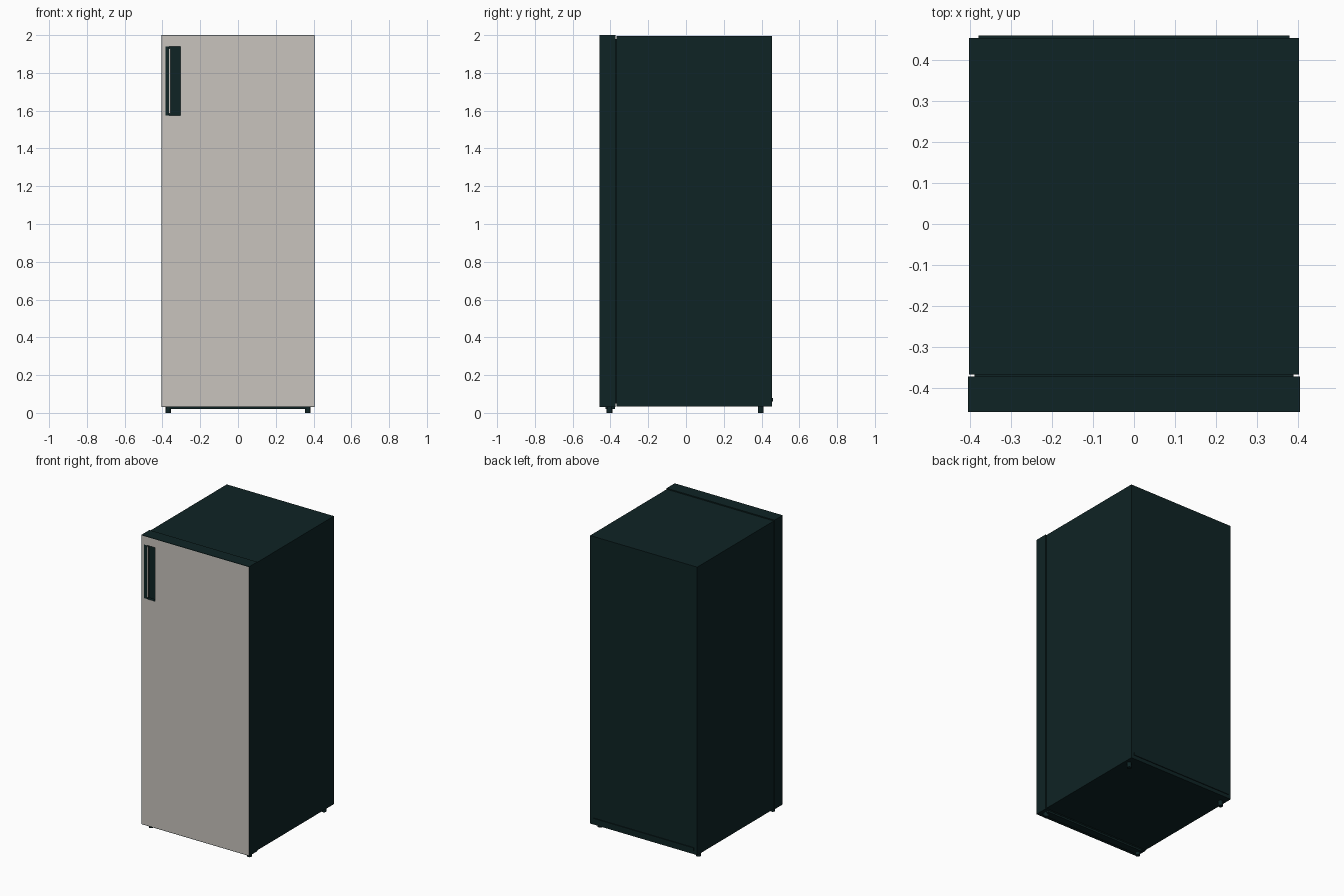
import bpy
import bmesh
from mathutils import Vector

if "Cube" in bpy.data.objects:
    bpy.data.objects.remove(bpy.data.objects["Cube"], do_unlink=True)


def material(name, rgb, rough):
    m = bpy.data.materials.new(name)
    m.use_nodes = True
    color = (*rgb, 1)
    m.diffuse_color = color
    bsdf = m.node_tree.nodes["Principled BSDF"]
    bsdf.inputs["Base Color"].default_value = color
    bsdf.inputs["Roughness"].default_value = rough
    return m


DARK = material("dark_teal_black", (0.0045, 0.017, 0.018), 0.5)
STEEL = material("warm_light_grey", (0.58, 0.55, 0.51), 0.5)


def finish(name, bm, *mats):
    mesh = bpy.data.meshes.new(name)
    bm.to_mesh(mesh)
    bm.free()
    obj = bpy.data.objects.new(name, mesh)
    bpy.context.collection.objects.link(obj)
    for m in mats:
        mesh.materials.append(m)
    return obj


def box_mesh(lo, hi):
    lo, hi = Vector(lo), Vector(hi)
    bm = bmesh.new()
    bmesh.ops.create_cube(bm, size=1)
    bmesh.ops.scale(bm, vec=hi - lo, verts=bm.verts)
    bmesh.ops.translate(bm, vec=(lo + hi) / 2, verts=bm.verts)
    return bm


def box(name, lo, hi, mat=DARK):
    return finish(name, box_mesh(lo, hi), mat)


# Cabinet, door seal, rear lip and lower front rail
box("cabinet", (-0.403, -0.368, 0.035), (0.403, 0.455, 1.995))
box("door_seal", (-0.39, -0.375, 0.05), (0.39, -0.366, 1.98))
box("rear_lip", (-0.38, 0.45, 0.06), (0.38, 0.46, 0.08))
box("front_rail", (-0.38, -0.425, 0.02), (0.38, -0.375, 0.036))

# Door: slice the slab along the panel border and the handle pocket
FRONT = -0.459
HALF, BOTTOM, TOP, RIM = 0.406, 0.032, 2.0, 0.003
PX0, PX1, PZ0, PZ1 = -0.385, -0.305, 1.575, 1.94
bm = box_mesh((-HALF, FRONT, BOTTOM), (HALF, -0.372, TOP))
cuts = [((x, 0, 0), (1, 0, 0)) for x in (-HALF + RIM, PX0, PX1, HALF - RIM)]
cuts += [((0, 0, z), (0, 0, 1)) for z in (BOTTOM + RIM, PZ0, PZ1, TOP - RIM)]
for co, no in cuts:
    bmesh.ops.bisect_plane(bm, geom=bm.verts[:] + bm.edges[:] + bm.faces[:],
                           plane_co=co, plane_no=no)
bm.normal_update()

# Light front panel inside a dark rim, with a recessed dark pocket
pocket = None
for f in bm.faces:
    c = f.calc_center_median()
    if f.normal.y > -0.9:
        continue
    if PX0 < c.x < PX1 and PZ0 < c.z < PZ1:
        pocket = f
    elif abs(c.x) < HALF - RIM and BOTTOM + RIM < c.z < TOP - RIM:
        f.material_index = 1
result = bmesh.ops.extrude_discrete_faces(bm, faces=[pocket])
inner = result["faces"][0]
bmesh.ops.translate(bm, vec=(0, 0.022, 0), verts=inner.verts)
finish("door", bm, DARK, STEEL)

# Handle grip over the pocket with a slim bright trim
box("handle_grip", (PX0, FRONT, PZ0), (-0.364, FRONT + 0.021, PZ1))
box("handle_trim", (-0.364, FRONT + 0.001, PZ0 + 0.01),
    (-0.358, FRONT + 0.007, PZ1 - 0.01), STEEL)

# Four round levelling feet
for side, x in (("right", -0.37), ("left", 0.37)):
    for end, y in (("front", -0.405), ("rear", 0.395)):
        bm = bmesh.new()
        bmesh.ops.create_cone(bm, cap_ends=True, segments=16,
                              radius1=0.015, radius2=0.015, depth=0.04)
        bmesh.ops.translate(bm, vec=(x, y, 0.02), verts=bm.verts)
        foot = finish(f"{end}_{side}_foot", bm, DARK)
        for f in foot.data.polygons:
            f.use_smooth = abs(f.normal.z) < 0.5
        for e in foot.data.edges:
            a, b = (foot.data.vertices[i].co.z for i in e.vertices)
            e.use_edge_sharp = abs(a - b) < 0.001
